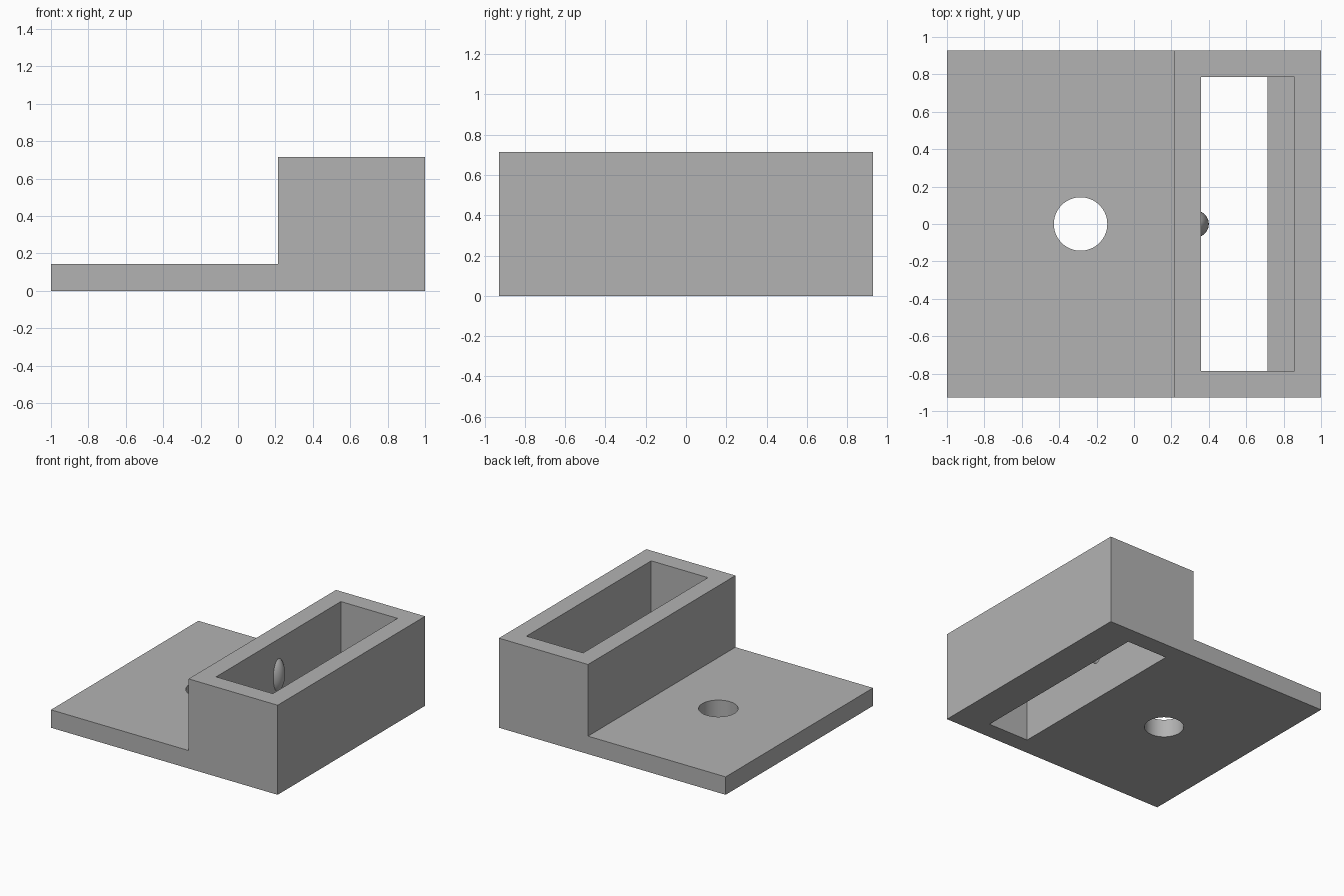
import bpy, bmesh, math

cube = bpy.data.objects.get("Cube")
if cube:
    bpy.data.objects.remove(cube, do_unlink=True)

U = 1 / 14  # design module

grey = bpy.data.materials.new("plain grey")
grey.use_nodes = True
colour = (0.45, 0.45, 0.45, 1)
grey.diffuse_color = colour
grey.node_tree.nodes["Principled BSDF"].inputs["Base Color"].default_value = colour


def make(name, bm):
    bmesh.ops.recalc_face_normals(bm, faces=bm.faces)
    mesh = bpy.data.meshes.new(name)
    bm.to_mesh(mesh)
    bm.free()
    mesh.materials.append(grey)
    ob = bpy.data.objects.new(name, mesh)
    bpy.context.collection.objects.link(ob)
    return ob


def extrude_y(name, profile, half):
    """Extrude an x-z profile, in modules, symmetrically along y."""
    bm = bmesh.new()
    face = bm.faces.new([bm.verts.new((x * U, -half * U, z * U)) for x, z in profile])
    out = bmesh.ops.extrude_face_region(bm, geom=[face])["geom"]
    verts = [v for v in out if isinstance(v, bmesh.types.BMVert)]
    bmesh.ops.translate(bm, verts=verts, vec=(0, 2 * half * U, 0))
    return make(name, bm)


def combine(body, tool, operation):
    tool.hide_render = True
    mod = body.modifiers.new(tool.name, "BOOLEAN")
    mod.object, mod.operation, mod.solver = tool, operation, "EXACT"
    bpy.ops.object.select_all(action="DESELECT")
    bpy.context.view_layer.objects.active = body
    body.select_set(True)
    bpy.ops.object.modifier_apply(modifier=mod.name)
    bpy.data.objects.remove(tool, do_unlink=True)


# Flat plate with the raised block along one side
body = extrude_y("plate_and_block",
                 [(-14, 0), (14, 0), (14, 10), (3, 10), (3, 2), (-14, 2)], 13)

# Open pocket with a narrower slot through the floor, leaving a ledge
pocket = extrude_y("pocket_cutter",
                   [(5, -1), (10, -1), (10, 2), (12, 2), (12, 12), (5, 12)], 11)
combine(body, pocket, "DIFFERENCE")

# Round hole through the plate
bm = bmesh.new()
bmesh.ops.create_cone(bm, cap_ends=True, segments=64, radius1=2 * U,
                      radius2=2 * U, depth=8 * U)
bmesh.ops.translate(bm, verts=bm.verts, vec=(-4 * U, 0, U))
combine(body, make("hole_cutter", bm), "DIFFERENCE")

# Upright oval bump on the pocket's inner wall
bm = bmesh.new()
bmesh.ops.create_uvsphere(bm, u_segments=48, v_segments=24, radius=U)
bmesh.ops.scale(bm, verts=bm.verts, vec=(1, 1, 2))
bmesh.ops.translate(bm, verts=bm.verts, vec=(4.6 * U, 0, 6 * U))
combine(body, make("wall_bump", bm), "UNION")

bpy.ops.object.shade_smooth_by_angle(angle=math.radians(30))
